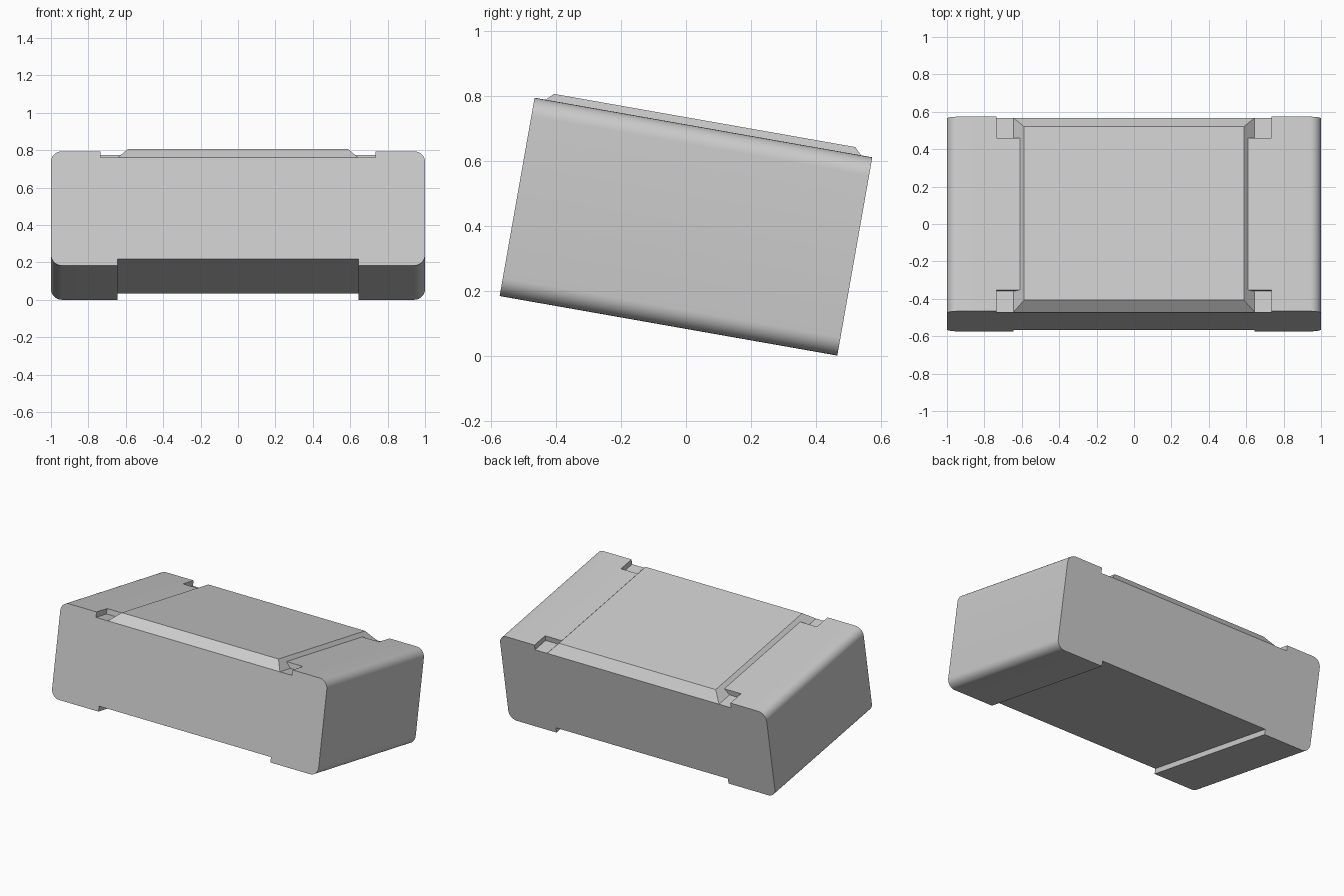
import bpy, bmesh, math
from mathutils import Matrix, Vector

cube = bpy.data.objects.get("Cube")
if cube:
    bpy.data.objects.remove(cube, do_unlink=True)

HALF_Y, TOP, STEP, COAT_TOP = 0.528, 0.62, 0.035, 0.642
FLOOR = TOP - STEP
TILT = Matrix.Translation((0, -0.054, 0.092)) @ Matrix.Rotation(math.radians(-10), 4, 'X')

grey = bpy.data.materials.new("light grey")
grey.use_nodes = True
grey.diffuse_color = (0.6, 0.6, 0.6, 1)
grey.node_tree.nodes["Principled BSDF"].inputs["Base Color"].default_value = grey.diffuse_color


def make_object(name, bm):
    bmesh.ops.recalc_face_normals(bm, faces=bm.faces)
    mesh = bpy.data.meshes.new(name)
    bm.to_mesh(mesh)
    bm.free()
    mesh.materials.append(grey)
    obj = bpy.data.objects.new(name, mesh)
    obj.matrix_world = TILT
    bpy.context.collection.objects.link(obj)
    return obj


def prism(name, points, offset):
    """Extrude a closed outline along an offset."""
    bm = bmesh.new()
    face = bm.faces.new([bm.verts.new(p) for p in points])
    ext = bmesh.ops.extrude_face_region(bm, geom=[face])
    moved = [g for g in ext["geom"] if isinstance(g, bmesh.types.BMVert)]
    bmesh.ops.translate(bm, verts=moved, vec=Vector(offset))
    return make_object(name, bm)


def corner(cx, cz, start, radius=0.058, steps=8):
    angles = [math.radians(start + 90 * i / steps) for i in range(steps + 1)]
    return [(cx + radius * math.cos(a), cz + radius * math.sin(a)) for a in angles]


# Chip body: rounded ends with two shallow contact pads underneath
half = [(0.645, STEP), (0.645, 0)] + corner(0.942, 0.058, -90) + corner(0.942, TOP - 0.058, 0)
outline = half + [(-x, z) for x, z in reversed(half)]
body = prism("chip_body", [(x, -HALF_Y, z) for x, z in outline], (0, 2 * HALF_Y, 0))

# Top recess: wider at both long sides, leaving a notch at each corner
notch_y = HALF_Y - 0.115
side = [(0.735, -0.7), (0.735, -notch_y), (0.6, -notch_y),
        (0.6, notch_y), (0.735, notch_y), (0.735, 0.7)]
plan = side + [(-x, y) for x, y in reversed(side)]
cutter = prism("recess_cutter", [(x, y, FLOOR) for x, y in plan], (0, 0, 0.2))
cutter.hide_render = True

cut = body.modifiers.new("recess", 'BOOLEAN')
cut.operation = 'DIFFERENCE'
cut.solver = 'EXACT'
cut.object = cutter
bpy.ops.object.select_all(action='DESELECT')
bpy.context.view_layer.objects.active = body
body.select_set(True)
bpy.ops.object.modifier_apply(modifier=cut.name)
bpy.data.objects.remove(cutter, do_unlink=True)
bpy.ops.object.shade_smooth_by_angle(angle=math.radians(30))

# Protective coating: a low plate with sloped edges
bm = bmesh.new()
bmesh.ops.create_cube(bm, size=2)
rise = COAT_TOP - FLOOR
for v in bm.verts:
    inset = rise if v.co.z > 0 else 0
    v.co = (v.co.x * (0.645 - inset), v.co.y * (HALF_Y - inset), FLOOR + inset)
make_object("top_coating", bm)
